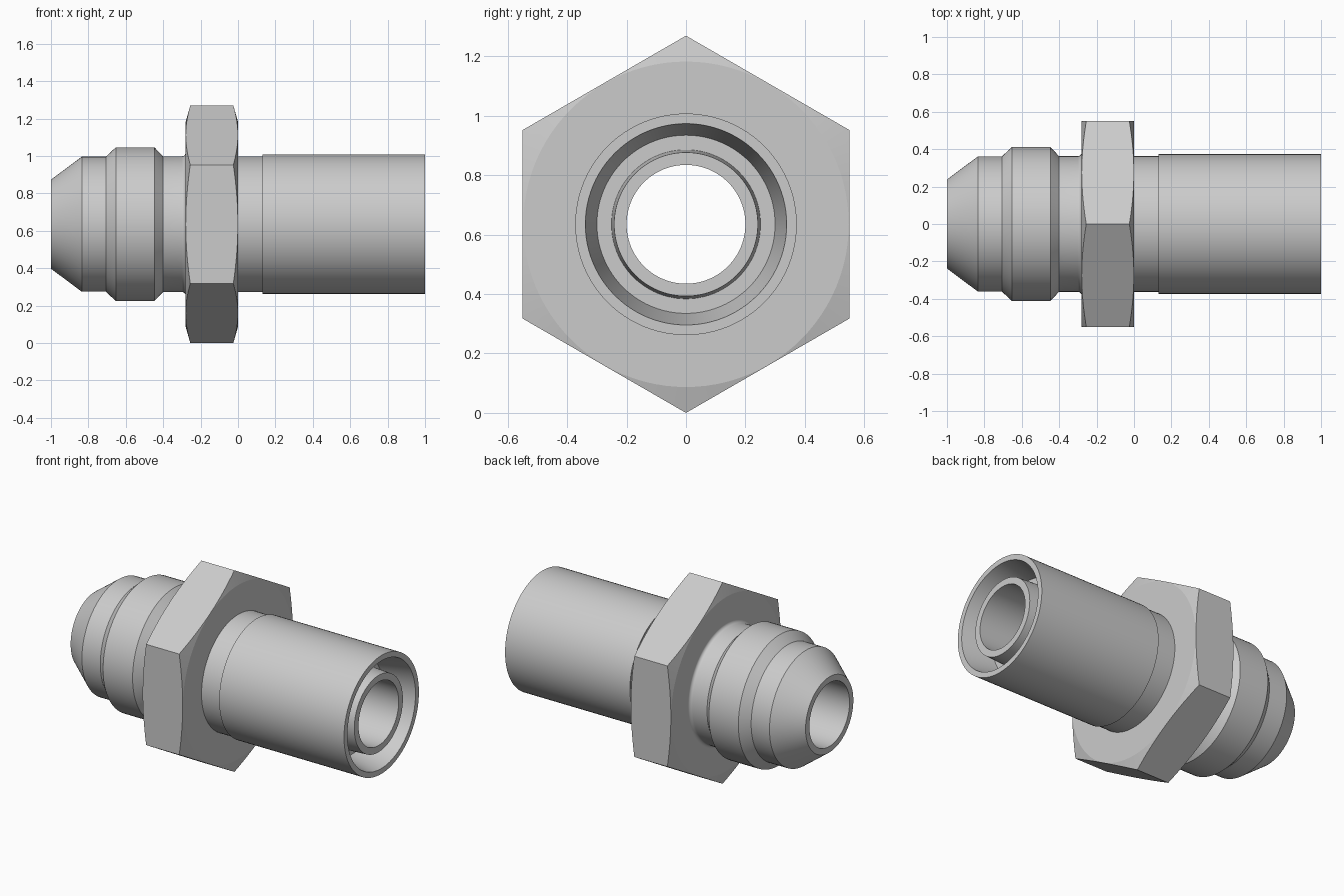
import bpy, bmesh
from math import pi, sin, cos, radians

if "Cube" in bpy.data.objects:
    bpy.data.objects.remove(bpy.data.objects["Cube"])

CZ = 0.635          # height of the fitting's axis
SEGMENTS = 96


def finish(bm, name):
    bmesh.ops.recalc_face_normals(bm, faces=bm.faces)
    mesh = bpy.data.meshes.new(name)
    bm.to_mesh(mesh)
    bm.free()
    obj = bpy.data.objects.new(name, mesh)
    bpy.context.collection.objects.link(obj)
    return obj


def lathe(name, profile):
    """Spin a closed (x, radius) profile around the fitting's axis."""
    bm = bmesh.new()
    verts = [bm.verts.new((x, 0, CZ + r)) for x, r in profile]
    edges = [bm.edges.new((v, verts[i - 1])) for i, v in enumerate(verts)]
    bmesh.ops.spin(bm, geom=verts + edges, cent=(0, 0, CZ), axis=(1, 0, 0),
                   angle=2 * pi, steps=SEGMENTS)
    bmesh.ops.remove_doubles(bm, verts=bm.verts, dist=1e-5)
    return finish(bm, name)


def hex_prism(name, radius, half_length):
    bm = bmesh.new()
    ring = [bm.verts.new((-half_length, radius * sin(k * pi / 3),
                          CZ + radius * cos(k * pi / 3))) for k in range(6)]
    face = bm.faces.new(ring)
    ext = bmesh.ops.extrude_face_region(bm, geom=[face])
    moved = [v for v in ext["geom"] if isinstance(v, bmesh.types.BMVert)]
    bmesh.ops.translate(bm, verts=moved, vec=(2 * half_length, 0, 0))
    # keep the start cap as well
    bmesh.ops.holes_fill(bm, edges=bm.edges, sides=6)
    return finish(bm, name)


# Flared nose, thread and neck
profile = [(-1.0, 0.20), (-1.0, 0.238), (-0.835, 0.361), (-0.707, 0.361),
           (-0.653, 0.411), (-0.447, 0.411), (-0.401, 0.363)]
# Small fillet into the flange
f = 0.02
profile += [(-0.28 - f + f * sin(a), 0.363 + f - f * cos(a))
            for a in (radians(90 * i / 8) for i in range(9))]
# Flange with chamfered faces, oversized for the hexagon cut
profile += [(-0.28, 0.548), (-0.248, 0.66), (-0.032, 0.66), (0.0, 0.548)]
# Right-hand tube
profile += [(0.0, 0.363), (0.13, 0.363), (0.13, 0.373), (1.0, 0.373)]
# Tapered annular recess and inner tube, closed by the bore
profile += [(1.0, 0.339), (0.80, 0.30), (0.80, 0.251), (0.98, 0.242), (0.98, 0.20)]
body = lathe("hex_fitting", profile)

# Trim the flange to a hexagon; the rest lies inside the prism
cutter = hex_prism("hex_cutter", CZ, 1.2)
cutter.hide_render = True
mod = body.modifiers.new("hexagon", 'BOOLEAN')
mod.operation = 'INTERSECT'
mod.solver = 'EXACT'
mod.object = cutter
bpy.context.view_layer.objects.active = body
body.select_set(True)
bpy.ops.object.modifier_apply(modifier=mod.name)
bpy.data.objects.remove(cutter)
bpy.ops.object.shade_smooth_by_angle(angle=radians(12))
